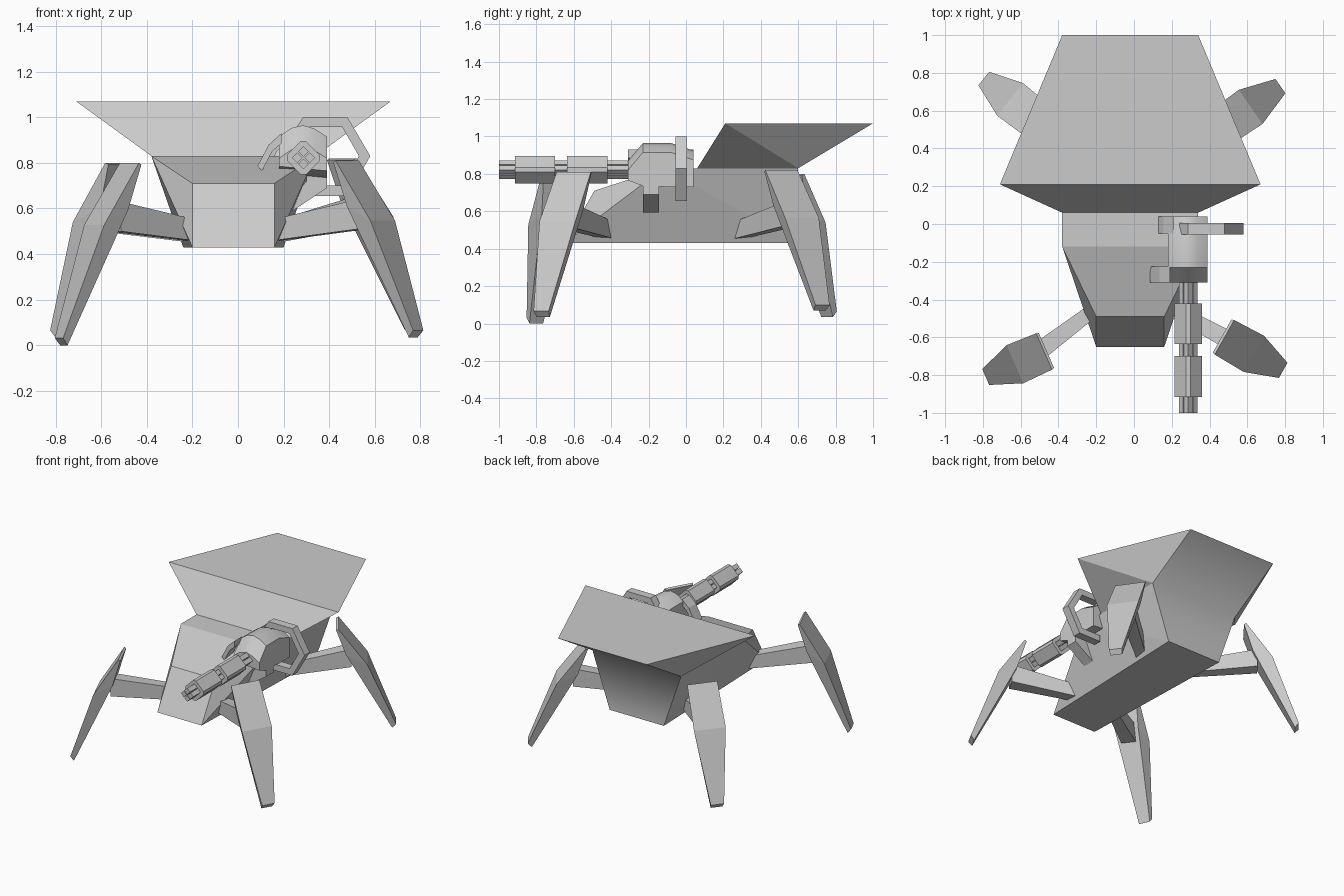
import bpy, bmesh, math
from mathutils import Vector

if "Cube" in bpy.data.objects:
    bpy.data.objects.remove(bpy.data.objects["Cube"])


def solid(name, left, right, sides, smooth=0):
    """Closed solid from two matching outlines joined rung by rung, with given side faces."""
    bm = bmesh.new()
    a = [bm.verts.new(p) for p in left]
    b = [bm.verts.new(p) for p in right]
    n = len(a)
    for i in range(n):
        j = (i + 1) % n
        bm.faces.new((a[i], a[j], b[j], b[i]))
    for f in sides:
        bm.faces.new([a[i] for i in f])
        bm.faces.new([b[i] for i in f])
    bmesh.ops.recalc_face_normals(bm, faces=bm.faces)
    me = bpy.data.meshes.new(name)
    bm.to_mesh(me)
    bm.free()
    ob = bpy.data.objects.new(name, me)
    bpy.context.collection.objects.link(ob)
    if smooth:
        bpy.ops.object.select_all(action='DESELECT')
        ob.select_set(True)
        bpy.context.view_layer.objects.active = ob
        bpy.ops.object.shade_smooth_by_angle(angle=math.radians(smooth))
    return ob


def prism(name, pts, y0, y1, sides=None):
    """Outline in x-z pulled along y."""
    return solid(name, [(x, y0, z) for x, z in pts], [(x, y1, z) for x, z in pts],
                 sides or [range(len(pts))])


# Hull with flared rear hopper: (y, z, half width) around the side outline
hull = [(-.65, .43, .18), (-.49, .71, .18), (-.12, .83, .36), (.06, .83, .36),
        (.21, 1.07, .69), (1.0, 1.07, .36), (.6, .83, .36), (.6, .43, .22)]
CX = -.02
body = solid("hull", [(CX - w, y, z) for y, z, w in hull], [(CX + w, y, z) for y, z, w in hull],
             [(0, 1, 2), (0, 2, 7), (2, 3, 6, 7), (3, 4, 6), (4, 5, 6)])
# Only the fold between the back wall and the hopper is smooth
for p in body.data.polygons:
    p.use_smooth = True
for e in body.data.edges:
    e.use_edge_sharp = set(e.vertices) != {6, 14}


# Legs: hip, knee and foot points
legs = {
    "front_left": ((-.18, -.43, .50), (-.476, -.675, .80), (-.785, -.81, .0)),
    "front_right": ((.14, -.42, .50), (.479, -.60, .81), (.79, -.775, .035)),
    "back_left": ((-.22, .31, .50), (-.517, .55, .80), (-.795, .77, .035)),
    "back_right": ((.18, .29, .50), (.46, .51, .82), (.775, .73, .07)),
}
# Shin profile: fraction outward, fraction down, half width
shin = [(0, 0, .105), (.5, .34, .11), (1, .96, .046), (.93, 1, .04), (.13, .26, .085), (-.04, .01, .10)]
for name, (hip, knee, foot) in legs.items():
    hip, knee, foot = Vector(hip), Vector(knee), Vector(foot)
    out = Vector((foot.x - knee.x, foot.y - knee.y, 0))
    side = Vector((-out.y, out.x, 0)).normalized()
    mid = [(knee + out * r + Vector((0, 0, (foot.z - knee.z) * t)), side * w) for r, t, w in shin]
    solid(name + "_shin", [c - s for c, s in mid], [c + s for c, s in mid],
          [(0, 1, 4, 5), (1, 2, 3, 4)])
    # Upper leg tapering toward the hip
    end = knee + out * .22 + Vector((0, 0, -.23))
    run = end - hip
    s = Vector((-run.y, run.x, 0)).normalized()
    up = Vector((0, 0, 1))
    prof = [(hip - up * .045, .035), (end - up * .07, .05), (end + up * .06, .05), (hip + up * .045, .035)]
    solid(name + "_upper_leg", [c - s * w for c, w in prof], [c + s * w for c, w in prof], [(0, 1, 2, 3)])


# Turret housing: cross-sections along y with (y, roof height, floor height)
bm = bmesh.new()
rings = []
for y, top, low in [(-.31, .87, .765), (-.23, .965, .735), (-.08, .965, .73), (.04, .925, .73)]:
    shoulder = top - .05
    sec = [(.18, low + .02), (.18, shoulder), (.235, top - .012), (.285, top), (.335, top - .015),
           (.39, shoulder), (.39, low)]
    rings.append([bm.verts.new((x, y, z)) for x, z in sec])
for r, q in zip(rings, rings[1:]):
    for i in range(7):
        j = (i + 1) % 7
        bm.faces.new((r[i], r[j], q[j], q[i]))
bm.faces.new(rings[0])
bm.faces.new(rings[-1])
bmesh.ops.recalc_face_normals(bm, faces=bm.faces)
me = bpy.data.meshes.new("turret_housing")
bm.to_mesh(me)
bm.free()
ob = bpy.data.objects.new("turret_housing", me)
bpy.context.collection.objects.link(ob)
bpy.ops.object.select_all(action='DESELECT')
ob.select_set(True)
bpy.context.view_layer.objects.active = ob
bpy.ops.object.shade_smooth_by_angle(angle=math.radians(35))

# Side claws on the inner edge of the turret
claw = [(.19, .93), (.135, .88), (.085, .785), (.105, .765), (.15, .85), (.19, .885)]
clawfaces = [(0, 1, 4, 5), (1, 2, 3, 4)]
prism("front_claw", claw, -.31, -.225, clawfaces)
prism("back_claw", [(x + .02, z) for x, z in claw], -.05, .04, clawfaces)

# Bracket tying the turret to the hull side
prism("turret_bracket", [(.30, .76), (.39, .76), (.39, .69), (.24, .59), (.215, .62), (.30, .72)],
      -.23, -.145, [(0, 1, 2, 5), (2, 3, 4, 5)])

# Six-sided hoop round the outer side of the turret
outer = [(.24, .93), (.285, 1.0), (.48, 1.0), (.58, .83), (.48, .655), (.30, .655)]
inner = [(.28, .91), (.31, .957), (.457, .957), (.53, .83), (.457, .70), (.30, .70)]
hoop = outer + inner[::-1]
prism("hoop", hoop, -.055, .005, [(i, i + 1, 10 - i, 11 - i) for i in range(5)])

# Gun: four square rods held by two sleeves
GX, GZ = .287, .822
for i, (dx, dz) in enumerate([(0, 1), (1, 0), (0, -1), (-1, 0)]):
    x, z, r = GX + dx * .027, GZ + dz * .027, .023
    prism(f"gun_rod_{i + 1}", [(x, z + r), (x + r, z), (x, z - r), (x - r, z)], -1.0, -.28)
a, b = .073, .012
sleeve = [(b, a), (a, b), (a, -b), (b, -a), (-b, -a), (-a, -b), (-a, b), (-b, a)]
for name, y0, y1 in [("front_sleeve", -.915, -.70), ("rear_sleeve", -.635, -.42)]:
    prism(name, [(GX + x, GZ + z) for x, z in sleeve], y0, y1)
